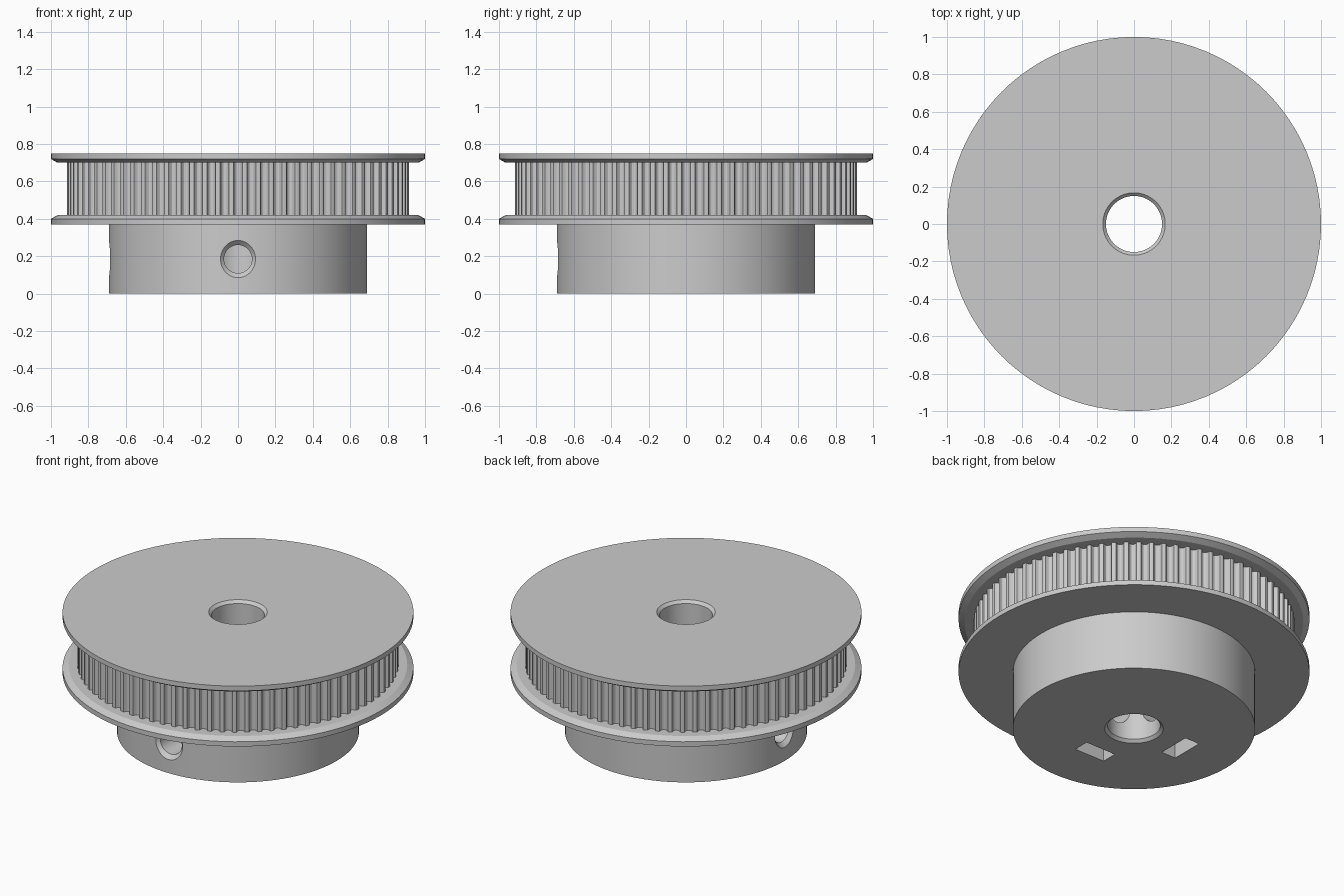
import bpy, bmesh
from math import pi, sin, cos, radians
from mathutils import Matrix

cube = bpy.data.objects.get("Cube")
if cube:
    bpy.data.objects.remove(cube, do_unlink=True)

TEETH = 80
MM = 0.0363            # model units per millimetre
BORE, BORE_RIM = 0.15, 0.167
HUB_R, BELT_R = 0.69, 0.915
Z_HUB, Z_BELT, Z_CAP, Z_TOP = 0.37, 0.42, 0.70, 0.75
SCREW_Z, NUT_R = 0.185, 0.345

grey = bpy.data.materials.new("plain_grey")
grey.use_nodes = True
colour = (0.6, 0.6, 0.6, 1)
grey.diffuse_color = colour
grey.node_tree.nodes["Principled BSDF"].inputs["Base Color"].default_value = colour


def finish(name, bm):
    """Turn a bmesh into a named grey object."""
    bmesh.ops.remove_doubles(bm, verts=bm.verts, dist=1e-5)
    bmesh.ops.recalc_face_normals(bm, faces=bm.faces)
    mesh = bpy.data.meshes.new(name)
    bm.to_mesh(mesh)
    bm.free()
    mesh.materials.append(grey)
    obj = bpy.data.objects.new(name, mesh)
    bpy.context.collection.objects.link(obj)
    return obj


def lathe(name, profile, steps=96):
    """Spin a closed (radius, z) profile around the z axis."""
    bm = bmesh.new()
    verts = [bm.verts.new((r, 0, z)) for r, z in profile]
    edges = [bm.edges.new((v, verts[i - 1])) for i, v in enumerate(verts)]
    bmesh.ops.spin(bm, geom=verts + edges, cent=(0, 0, 0), axis=(0, 0, 1),
                   angle=2 * pi, steps=steps, use_duplicate=False)
    bmesh.ops.dissolve_degenerate(bm, dist=1e-6, edges=bm.edges)
    return finish(name, bm)


def smooth(obj):
    bpy.ops.object.select_all(action='DESELECT')
    obj.select_set(True)
    bpy.context.view_layer.objects.active = obj
    bpy.ops.object.shade_smooth_by_angle(angle=radians(25))


# Hub with a chamfered bore
rim = BORE_RIM - BORE
hub = lathe("hub", [(BORE, Z_HUB), (BORE, rim), (BORE_RIM, 0), (HUB_R, 0), (HUB_R, Z_HUB)])

# Flanges, bevelled towards the belt
lower_flange = lathe("lower_flange", [
    (BORE, Z_HUB), (1, Z_HUB), (1, Z_HUB + 0.03), (0.965, Z_BELT), (BORE, Z_BELT)])
upper_flange = lathe("upper_flange", [
    (BORE, Z_CAP), (0.965, Z_CAP), (1, Z_CAP + 0.02), (1, Z_TOP),
    (BORE_RIM, Z_TOP), (BORE, Z_TOP - rim)])

# Toothed barrel: half of one rounded groove as (half width, depth) in mm
half = [(0.75, 0), (0.65, 0.04), (0.58, 0.24), (0.5, 0.44), (0.36, 0.64), (0.13, 0.75)]
groove = [(-w, d) for w, d in half] + [(w, d) for w, d in reversed(half)]
bm = bmesh.new()
columns = []
for tooth in range(TEETH):
    for w, d in groove:
        a = 2 * pi * tooth / TEETH + w * MM / BELT_R
        r = BELT_R - d * MM
        columns.append([bm.verts.new((rad * cos(a), rad * sin(a), z))
                        for rad, z in ((BORE, Z_BELT), (r, Z_BELT), (r, Z_CAP), (BORE, Z_CAP))])
for i, b in enumerate(columns):
    a = columns[i - 1]
    for k in range(4):
        bm.faces.new((a[k - 1], b[k - 1], b[k], a[k]))
barrel = finish("toothed_barrel", bm)


def nut_slot_cutter():
    """Pointed slot, open at the bottom, that holds a captive nut."""
    w, t = 0.105, 0.05
    outline = [(-w, -0.05), (w, -0.05), (w, SCREW_Z + 0.06), (0, SCREW_Z + 0.12), (-w, SCREW_Z + 0.06)]
    bm = bmesh.new()
    face = bm.faces.new([bm.verts.new((NUT_R - t, y, z)) for y, z in outline])
    ext = bmesh.ops.extrude_face_region(bm, geom=[face])
    moved = [v for v in ext["geom"] if isinstance(v, bmesh.types.BMVert)]
    bmesh.ops.translate(bm, verts=moved, vec=(2 * t, 0, 0))
    return finish("nut_slot_cutter", bm)


# Set screw holes and nut slots on the front and the right
for angle in (-90, 180):
    turn = Matrix.Rotation(radians(angle), 4, 'Z')
    screw = lathe("screw_hole_cutter", [
        (0, 0), (0.075, 0), (0.075, 0.665), (0.13, 0.72), (0, 0.72)], 40)
    screw.data.transform(turn @ Matrix.Translation((0, 0, SCREW_Z)) @ Matrix.Rotation(pi / 2, 4, 'Y'))
    slot = nut_slot_cutter()
    slot.data.transform(turn)
    for cutter in (screw, slot):
        cutter.hide_render = True
        mod = hub.modifiers.new("cut", 'BOOLEAN')
        mod.operation = 'DIFFERENCE'
        mod.solver = 'EXACT'
        mod.object = cutter
        bpy.context.view_layer.objects.active = hub
        bpy.ops.object.modifier_apply(modifier=mod.name)
        bpy.data.objects.remove(cutter, do_unlink=True)

for part in (hub, lower_flange, upper_flange, barrel):
    smooth(part)
